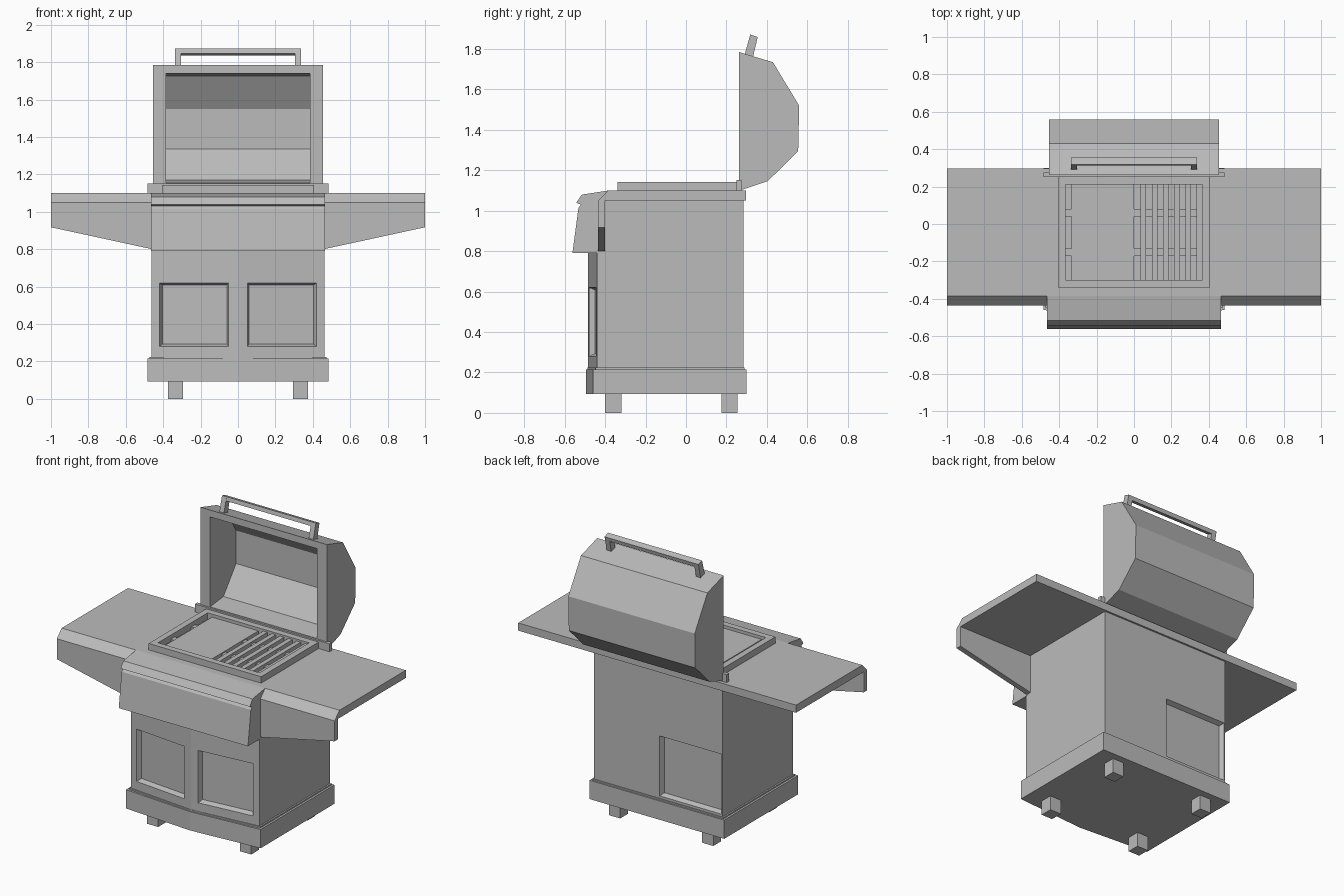
import bpy
import bmesh
from mathutils import Vector

cube = bpy.data.objects.get("Cube")
if cube:
    bpy.data.objects.remove(cube, do_unlink=True)

GREY = (0.5, 0.5, 0.5, 1)
metal = bpy.data.materials.new("grey metal")
metal.use_nodes = True
metal.diffuse_color = GREY
metal.node_tree.nodes["Principled BSDF"].inputs["Base Color"].default_value = GREY


def finish(name, bm):
    bmesh.ops.recalc_face_normals(bm, faces=bm.faces)
    mesh = bpy.data.meshes.new(name)
    bm.to_mesh(mesh)
    bm.free()
    mesh.materials.append(metal)
    obj = bpy.data.objects.new(name, mesh)
    bpy.context.collection.objects.link(obj)
    return obj


def prism_mesh(points, axis, lo, hi):
    """Extrude a 2D outline along an axis from lo to hi."""
    place = {"x": lambda a, b: (lo, a, b),
             "y": lambda a, b: (a, lo, b),
             "z": lambda a, b: (a, b, lo)}[axis]
    bm = bmesh.new()
    face = bm.faces.new([bm.verts.new(place(*p)) for p in points])
    out = bmesh.ops.extrude_face_region(bm, geom=[face])
    step = Vector([(hi - lo) * (axis == a) for a in "xyz"])
    moved = [v for v in out["geom"] if isinstance(v, bmesh.types.BMVert)]
    bmesh.ops.translate(bm, verts=moved, vec=step)
    bmesh.ops.recalc_face_normals(bm, faces=bm.faces)
    return bm


def prism(name, points, axis, lo, hi):
    return finish(name, prism_mesh(points, axis, lo, hi))


def box(name, x, y, z):
    return prism(name, [(x[0], y[0]), (x[1], y[0]), (x[1], y[1]), (x[0], y[1])], "z", *z)


def span(side, a, b):
    return tuple(sorted((side * a, side * b)))


def recess_panel(bm, facing, x, z):
    """Cut a rectangle into one upright face and sink it with sloped edges."""
    def pick():
        mid = Vector(((x[0] + x[1]) / 2, 0, (z[0] + z[1]) / 2))
        for f in bm.faces:
            if f.normal.y * facing < 0.8:
                continue
            xs = [v.co.x for v in f.verts]
            zs = [v.co.z for v in f.verts]
            if min(xs) < mid.x < max(xs) and min(zs) < mid.z < max(zs):
                return f

    cuts = [((v, 0, 0), (1, 0, 0)) for v in x] + [((0, 0, v), (0, 0, 1)) for v in z]
    for co, no in cuts:
        f = pick()
        bmesh.ops.bisect_plane(bm, geom=[f, *f.edges, *f.verts], plane_co=co, plane_no=no)
        bm.normal_update()
    bmesh.ops.inset_individual(bm, faces=[pick()], thickness=0.018, depth=-0.03)
    bm.normal_update()


def bowed_plan(half, side_y, mid_y, back_y):
    return [(-half, side_y), (0, mid_y), (half, side_y), (half, back_y), (-half, back_y)]


# Feet, plinth and cabinet with a slightly pointed front
for sx in (-1, 1):
    for end, y in (("front", (-0.4, -0.32)), ("back", (0.175, 0.255))):
        box(f"{end}_foot", span(sx, 0.295, 0.375), y, (0, 0.1))
prism("plinth", bowed_plan(0.485, -0.46, -0.495, 0.3), "z", 0.093, 0.215)
prism("plinth_lip", bowed_plan(0.472, -0.448, -0.488, 0.29), "z", 0.215, 0.224)

cabinet = prism_mesh(bowed_plan(0.462, -0.44, -0.485, 0.285), "z", 0.22, 1.05)
for sx in (-1, 1):
    recess_panel(cabinet, -1, span(sx, 0.05, 0.42), (0.28, 0.62))
recess_panel(cabinet, 1, (-0.455, -0.01), (0.24, 0.63))
finish("cabinet", cabinet)

# Worktop running through both side shelves, with tapered aprons
prism("worktop", [(-0.435, 1.05), (-0.385, 1.1), (0.297, 1.1), (0.297, 1.05)], "x", -1, 1)
for sx in (-1, 1):
    outline = [(0.46, 0.8), (1, 0.917), (1, 1.05), (0.46, 1.05)]
    prism("shelf_apron", [(sx * a, b) for a, b in outline], "y", -0.435, -0.4)

# Control panel with a lip along the top
prism("control_panel",
      [(-0.385, 1.1), (-0.515, 1.08), (-0.543, 1.04), (-0.52, 1.03), (-0.532, 1.015),
       (-0.562, 0.79), (-0.43, 0.79), (-0.43, 1.05)], "x", -0.465, 0.465)

# Cooking surface: raised rim, griddle and grate
for sx in (-1, 1):
    box("rim_side", span(sx, 0.365, 0.405), (-0.34, 0.25), (1.095, 1.142))
for y in ((-0.34, -0.3), (0.21, 0.25)):
    box("rim_end", (-0.365, 0.365), y, (1.095, 1.142))
box("griddle", (-0.335, 0), (-0.3, 0.21), (1.095, 1.122))
for i in range(6):
    x = 0.035 + i * 0.06
    box("grate_bar", (x, x + 0.03), (-0.3, 0.21), (1.095, 1.13))
for y in (-0.15, 0.06):
    box("grate_crossbar", (-0.365, 0.365), (y - 0.02, y + 0.02), (1.095, 1.115))

# Hinge rail behind the rim
box("hinge_rail", (-0.485, 0.485), (0.25, 0.275), (1.095, 1.152))

# Open lid: hollow middle shell and two thick ends
outer = [(0.263, 1.785), (0.43, 1.735), (0.56, 1.52), (0.555, 1.295), (0.405, 1.147),
         (0.28, 1.105), (0.263, 1.11)]
inner = [(0.263, 1.155), (0.4, 1.17), (0.53, 1.335), (0.53, 1.55), (0.42, 1.725), (0.263, 1.74)]
prism("lid_shell", outer + inner, "x", -0.385, 0.385)
for sx in (-1, 1):
    prism("lid_end", outer, "x", *span(sx, 0.385, 0.455))

# Lid handle, leaning back
for sx in (-1, 1):
    prism("handle_post", [(0.288, 1.765), (0.33, 1.755), (0.355, 1.86), (0.318, 1.872)],
          "x", *span(sx, 0.305, 0.338))
prism("handle_bar", [(0.312, 1.847), (0.349, 1.835), (0.355, 1.86), (0.318, 1.872)],
      "x", -0.305, 0.305)
